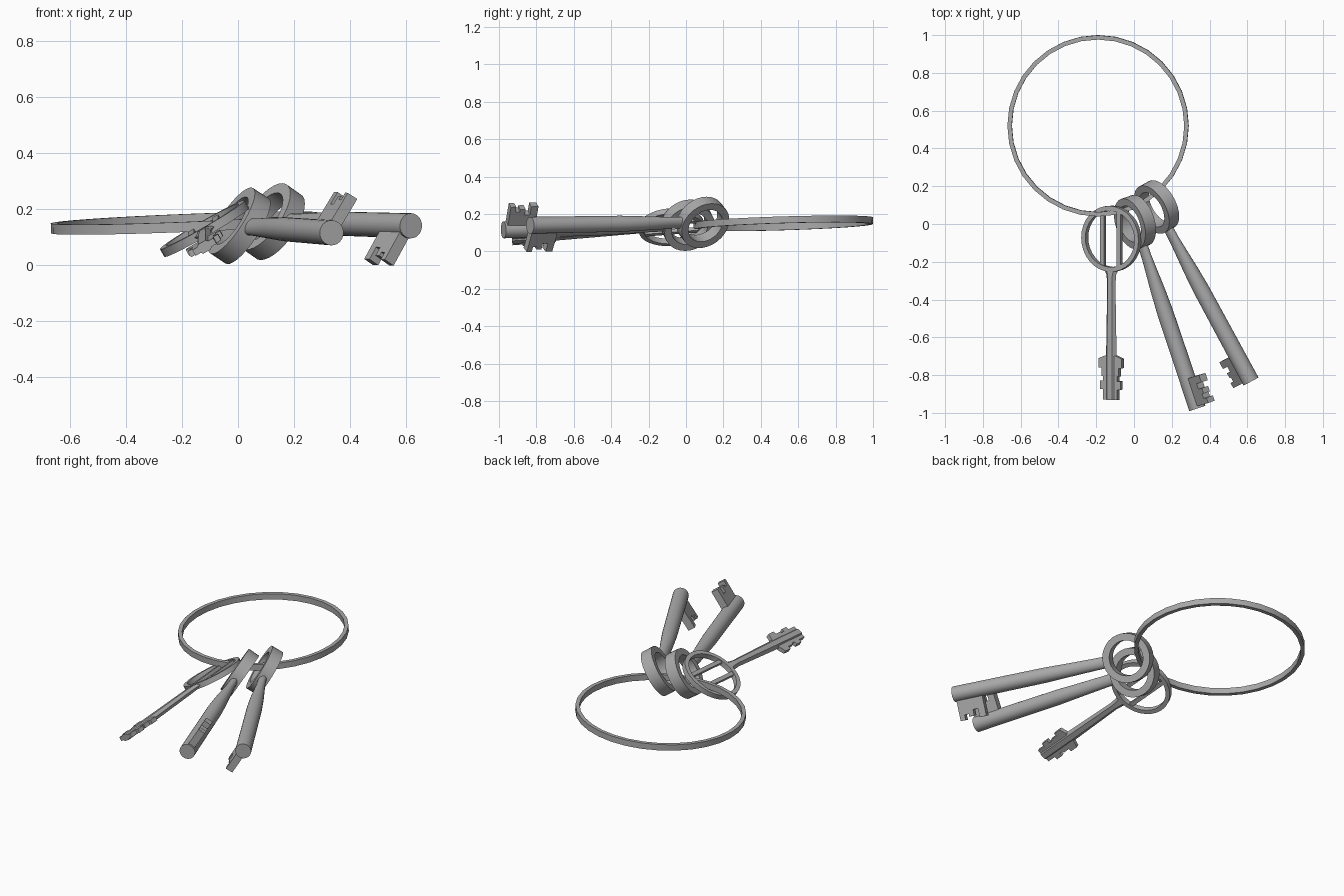
import bpy, bmesh, math
from mathutils import Vector, Matrix

if "Cube" in bpy.data.objects:
    bpy.data.objects.remove(bpy.data.objects["Cube"], do_unlink=True)

GREY = (0.4, 0.4, 0.4, 1)
metal = bpy.data.materials.new("grey metal")
metal.use_nodes = True
metal.diffuse_color = GREY
bsdf = next(n for n in metal.node_tree.nodes if n.type == 'BSDF_PRINCIPLED')
bsdf.inputs["Base Color"].default_value = GREY


def frame(centre, along, side):
    """Local x runs along the part, y to its side, z through its thickness."""
    d = Vector(along).normalized()
    e = Vector(side)
    e = (e - d * e.dot(d)).normalized()
    n = d.cross(e)
    m = Matrix((d, e, n)).transposed().to_4x4()
    m.translation = centre
    return m


def finish(name, bm, matrix):
    bmesh.ops.recalc_face_normals(bm, faces=bm.faces)
    mesh = bpy.data.meshes.new(name)
    bm.to_mesh(mesh)
    bm.free()
    mesh.materials.append(metal)
    obj = bpy.data.objects.new(name, mesh)
    obj.matrix_world = matrix
    bpy.context.collection.objects.link(obj)
    bpy.ops.object.select_all(action='DESELECT')
    obj.select_set(True)
    bpy.context.view_layer.objects.active = obj
    bpy.ops.object.shade_smooth_by_angle(angle=math.radians(30))
    return obj


def ring(name, matrix, outer, inner, half, segments):
    """Flat band with a rectangular section."""
    bm = bmesh.new()
    section = [(outer, half), (outer, -half), (inner, -half), (inner, half)]
    loops = []
    for i in range(segments):
        a = math.tau * i / segments
        loops.append([bm.verts.new((r * math.cos(a), r * math.sin(a), z))
                      for r, z in section])
    for i, loop in enumerate(loops):
        following = loops[(i + 1) % segments]
        for j in range(4):
            k = (j + 1) % 4
            bm.faces.new((loop[j], loop[k], following[k], following[j]))
    return finish(name, bm, matrix)


def shaft(name, matrix, stations, sides):
    """Loft of ellipses, each station giving position, half width, half depth."""
    bm = bmesh.new()
    loops = []
    for x, w, h in stations:
        loops.append([bm.verts.new((x, w * math.cos(math.tau * j / sides),
                                    h * math.sin(math.tau * j / sides)))
                      for j in range(sides)])
    for a, b in zip(loops, loops[1:]):
        for j in range(sides):
            k = (j + 1) % sides
            bm.faces.new((a[j], a[k], b[k], b[j]))
    bm.faces.new(loops[0])
    bm.faces.new(loops[-1])
    return finish(name, bm, matrix)


def plate(name, matrix, outline, half):
    """Outline extruded through its thickness."""
    bm = bmesh.new()
    face = bm.faces.new([bm.verts.new((x, y, -half)) for x, y in outline])
    grown = bmesh.ops.extrude_face_region(bm, geom=[face])["geom"]
    bmesh.ops.translate(bm, vec=(0, 0, 2 * half),
                        verts=[v for v in grown if isinstance(v, bmesh.types.BMVert)])
    return finish(name, bm, matrix)


# Large carrying ring, slightly tilted
ring("carrying_ring", frame((-0.19, 0.52, 0.15), (1, 0, 0.04), (0, 1, 0.03)),
     0.48, 0.457, 0.018, 32)

# Teeth outline: distance back from the tip, reach from the shaft axis
TEETH = [(0, 0), (0, 0.155), (0.03, 0.155), (0.03, 0.125), (0.055, 0.125),
         (0.055, 0.14), (0.085, 0.14), (0.085, 0.105), (0.115, 0.105),
         (0.115, 0.155), (0.155, 0.155), (0.155, 0)]


def round_key(name, matrix, length, turn):
    ring(name + "_bow", matrix, 0.14, 0.1, 0.035, 32)
    shaft(name + "_shaft", matrix,
          [(0.12, 0.033, 0.022), (0.2, 0.034, 0.024), (0.38, 0.039, 0.038),
           (0.5, 0.043, 0.043), (length, 0.045, 0.045)], 24)
    plate(name + "_bit", matrix,
          [(length - 0.012 - x, turn * y) for x, y in TEETH], 0.021)


# Two round-shafted keys with their teeth facing opposite ways
round_key("middle_key",
          frame((0.005, 0.01, 0.14), (0.33, -0.985, -0.025), (0.5, 0.17, 0.85)), 1.04, 1)
round_key("left_key",
          frame((0.12, 0.09, 0.155), (0.5, -0.925, -0.015), (0.46, 0.25, 0.85)), 1.05, -1)

# Flat key: bow, plain inner bars, ridged shaft and double-sided bit
flat = frame((-0.12, -0.078, 0.13), (0, -1, -0.077), (0.866, 0, 0.5))
ring("flat_key_bow", flat, 0.175, 0.15, 0.016, 32)
for label, y in (("right", -0.05), ("left", 0.05)):
    plate("flat_key_bow_bar_" + label, flat,
          [(-0.15, y - 0.012), (0.15, y - 0.012), (0.15, y + 0.012), (-0.15, y + 0.012)],
          0.01)
shaft("flat_key_shaft", flat,
      [(0.16, 0.046, 0.014), (0.19, 0.03, 0.018), (0.24, 0.025, 0.02),
       (0.62, 0.032, 0.022), (0.855, 0.032, 0.022)], 6)
half_bit = [(0.62, 0.03), (0.635, 0.07), (0.685, 0.07), (0.685, 0.052), (0.73, 0.052),
            (0.73, 0.043), (0.755, 0.043), (0.755, 0.062), (0.8, 0.062),
            (0.8, 0.043), (0.855, 0.043)]
plate("flat_key_bit", flat, half_bit + [(x, -y) for x, y in reversed(half_bit)], 0.012)
